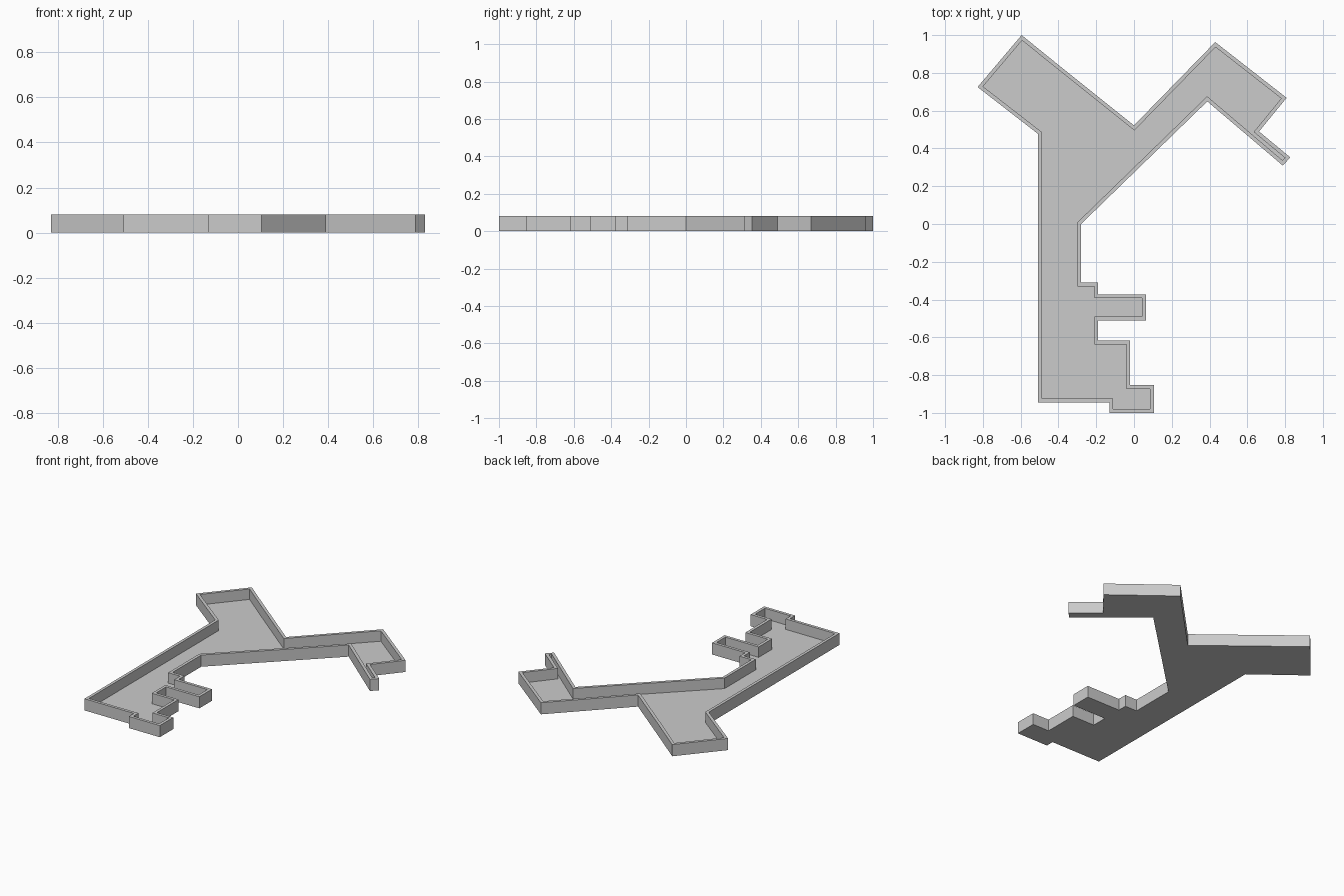
import bpy, bmesh

if "Cube" in bpy.data.objects:
    bpy.data.objects.remove(bpy.data.objects["Cube"])

HEIGHT, WALL, FLOOR = 0.08, 0.02, 0.008

# Outer outline of the floor plan, counter-clockwise
outline = [
    (-0.595, 1.0), (-0.828, 0.725), (-0.507, 0.476),            # upper-left room
    (-0.507, -0.945), (-0.13, -0.945), (-0.13, -1.0),           # long left wall, bottom
    (0.105, -1.0), (0.105, -0.853), (-0.02, -0.853),            # bottom-right nook
    (-0.02, -0.617), (-0.19, -0.617), (-0.19, -0.51),
    (0.063, -0.51), (0.063, -0.373), (-0.19, -0.373),           # side room
    (-0.19, -0.31), (-0.28, -0.31), (-0.28, 0.0),
    (0.388, 0.649), (0.787, 0.31), (0.828, 0.352),              # diagonal passage, narrow arm
    (0.662, 0.49), (0.808, 0.668), (0.43, 0.963),               # right room
    (0.0, 0.522), (-0.40, 0.842),
]

bm = bmesh.new()
base = bm.faces.new([bm.verts.new((x, y, 0)) for x, y in outline])
base.normal_update()

# Outer walls: raise the outline to the rim
ext = bmesh.ops.extrude_face_region(bm, geom=[base], use_keep_orig=True)
top = [g for g in ext["geom"] if isinstance(g, bmesh.types.BMFace)][0]
bmesh.ops.translate(bm, verts=top.verts[:], vec=(0, 0, HEIGHT))
bm.normal_update()

# Wall rim, then the sunken floor
bmesh.ops.inset_region(bm, faces=[top], thickness=WALL, use_even_offset=True, use_boundary=True)
sunk = bmesh.ops.extrude_discrete_faces(bm, faces=[top])["faces"][0]
bmesh.ops.translate(bm, verts=sunk.verts[:], vec=(0, 0, FLOOR - HEIGHT))

bmesh.ops.recalc_face_normals(bm, faces=bm.faces[:])
mesh = bpy.data.meshes.new("floor_with_walls")
bm.to_mesh(mesh)
bm.free()
bpy.context.collection.objects.link(bpy.data.objects.new("floor_with_walls", mesh))
